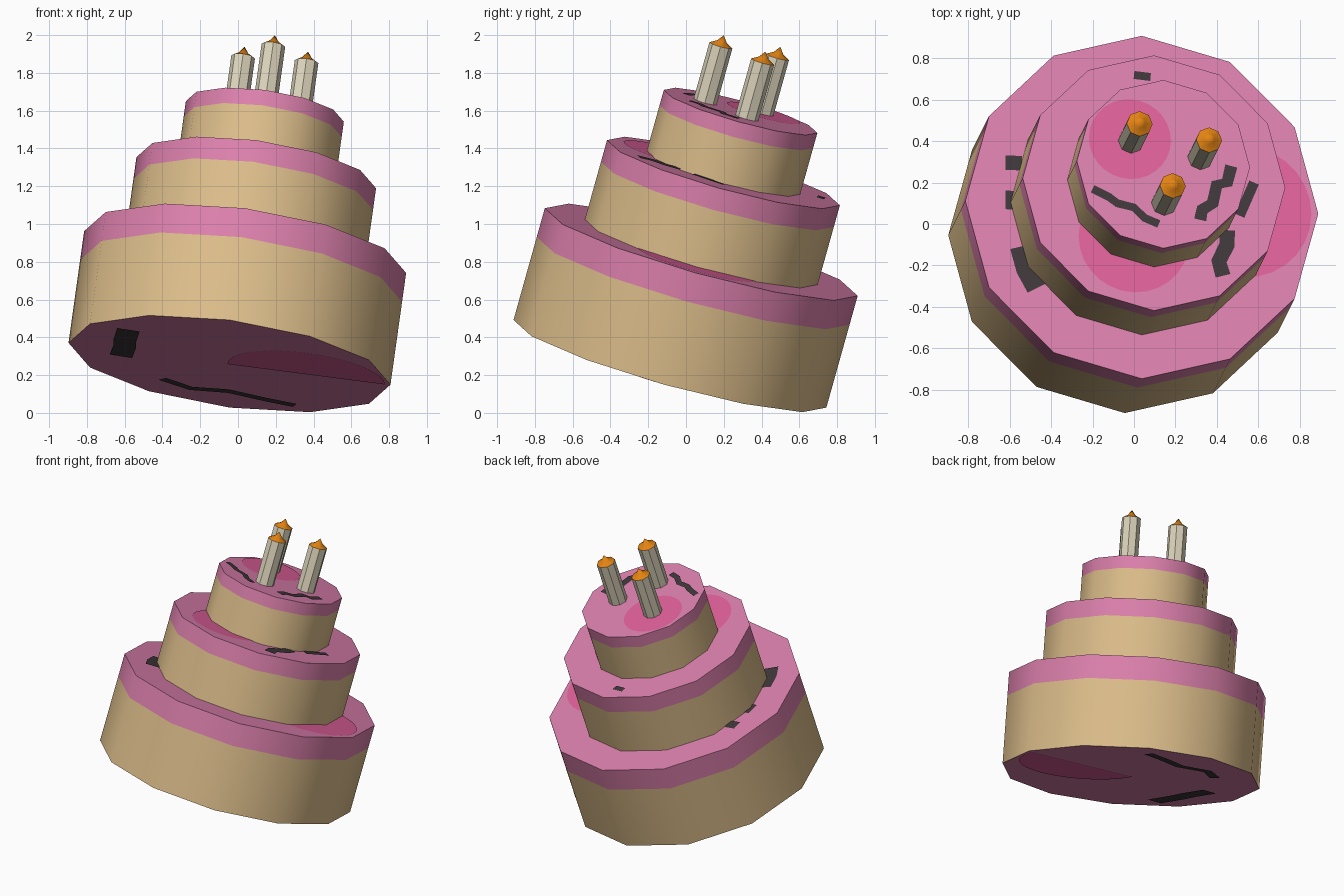
import bpy, bmesh, math
from mathutils import Vector, Matrix

if "Cube" in bpy.data.objects:
    bpy.data.objects.remove(bpy.data.objects["Cube"])

# Leaning frame: base centre and cake axis
BASE = Vector((-0.045, -0.085, 0.26))
N = Vector((0.14, 0.28, 1)).normalized()
EY = Vector((0, N.z, -N.y)).normalized()
EX = EY.cross(N)
M = Matrix.Translation(BASE) @ Matrix((EX, EY, N)).transposed().to_4x4()
INV = M.inverted()


def mat(name, c):
    m = bpy.data.materials.new(name)
    m.diffuse_color = (*c, 1)
    m.use_nodes = True
    m.node_tree.nodes["Principled BSDF"].inputs["Base Color"].default_value = m.diffuse_color
    return m


PINK = mat("pink_icing", (0.73, 0.22, 0.42))
HOT = mat("hot_pink_icing", (0.75, 0.12, 0.33))
TAN = mat("sponge", (0.73, 0.52, 0.26))
IVORY = mat("candle_wax", (0.72, 0.66, 0.50))
ORANGE = mat("flame_orange", (0.78, 0.23, 0.006))
DARK = mat("dark_swirl", (0.05, 0.04, 0.045))


def add(name, bm, mats, smooth=True):
    me = bpy.data.meshes.new(name)
    bm.to_mesh(me)
    bm.free()
    ob = bpy.data.objects.new(name, me)
    bpy.context.collection.objects.link(ob)
    ob.matrix_world = M
    for m in mats:
        me.materials.append(m)
    if smooth:
        bpy.ops.object.select_all(action='DESELECT')
        ob.select_set(True)
        bpy.context.view_layer.objects.active = ob
        bpy.ops.object.shade_smooth_by_angle(angle=math.radians(40))
    return ob


def lathe(name, profile, sides, mats, rule, centre=(0, 0)):
    """Rings of (radius, height); radius 0 makes a tip. rule(face centre, normal) -> material index."""
    bm = bmesh.new()
    rings = []
    for r, z in profile:
        n = sides if r else 1
        rings.append([bm.verts.new((centre[0] + r * math.cos(math.tau * i / sides),
                                    centre[1] + r * math.sin(math.tau * i / sides), z))
                      for i in range(n)])
    for a, b in zip(rings, rings[1:]):
        for i in range(sides):
            j = (i + 1) % sides
            bm.faces.new((a[i], a[j], b[0]) if len(b) == 1 else (a[i], a[j], b[j], b[i]))
    for ring in (rings[0], rings[-1]):
        if len(ring) > 1:
            bm.faces.new(ring)
    bmesh.ops.recalc_face_normals(bm, faces=bm.faces)
    for f in bm.faces:
        f.material_index = rule(f.calc_center_median(), f.normal)
    return add(name, bm, mats)


# Cake tiers: radius, bottom, top, icing depth
TIERS = {"bottom_tier": (0.86, 0, 0.62, 0.16),
         "middle_tier": (0.64, 0.62, 1.06, 0.12),
         "top_tier": (0.422, 1.06, 1.40, 0.085)}
for name, (r, z0, z1, icing) in TIERS.items():
    lathe(name, [(r, z0), (r, z1 - icing), (r, z1)], 12, [TAN, PINK],
          lambda c, n, h=z1 - icing: int(c.z > h or abs(n.z) > 0.9))

# Candles with flames, placed by their tips
for k, tip in enumerate([(0.035, 0.50, 1.94), (0.195, 0.20, 2.0), (0.37, 0.42, 1.91)]):
    p = INV @ Vector(tip)
    lathe(f"candle_{k + 1}", [(0.063, 1.39), (0.063, 1.712)], 8, [IVORY],
          lambda c, n: 0, (p.x, p.y))
    lathe(f"flame_{k + 1}", [(0.063, 1.712), (0.026, 1.733), (0, 1.768)], 8, [ORANGE],
          lambda c, n: 0, (p.x, p.y))


def to_local(p, h, view):
    """Point read off the top or front view, dropped on the plane at height h."""
    w, d = ((Vector((p[0], p[1], 0)), Vector((0, 0, 1))) if view == "top"
            else (Vector((p[0], 0, p[1])), Vector((0, 1, 0))))
    t = (BASE + N * h - w).dot(N) / d.dot(N)
    return INV @ (w + d * t)


def spot(name, x, y, r, h, a0=0.0, a1=math.tau):
    bm = bmesh.new()
    vs = [bm.verts.new((x + r * math.cos(a), y + r * math.sin(a), h))
          for a in (a0 + (a1 - a0) * i / 28 for i in range(28 if a1 - a0 > 6 else 29))]
    f = bm.faces.new(vs)
    if h < 0:
        f.normal_flip()
    add(name, bm, [HOT], False)


def swirl(name, pts, width, h, view="top"):
    path = [to_local(p, h, view) for p in pts]
    bm = bmesh.new()
    pairs = []
    for i, p in enumerate(path):
        d = (path[min(i + 1, len(path) - 1)] - path[max(i - 1, 0)]).normalized()
        s = Vector((-d.y, d.x, 0)) * width / 2
        pairs.append((bm.verts.new(p + s), bm.verts.new(p - s)))
    for a, b in zip(pairs, pairs[1:]):
        f = bm.faces.new((a[0], a[1], b[1], b[0]))
        f.normal_update()
        if f.normal.z * (1 if h > 0 else -1) < 0:
            f.normal_flip()
    add(name, bm, [DARK], False)


# Hot pink icing spots on the tier tops and the underside
for name, (x, y), r, h in [("top_spot", (-0.02, 0.41), 0.20, 1.403),
                           ("middle_spot", (0.0, -0.07), 0.27, 1.063),
                           ("bottom_spot", (0.53, 0.06), 0.33, 0.623)]:
    p = to_local((x, y), h, "top")
    spot(name, p.x, p.y, r, h)
spot("underside_spot", 0.41, 0, 0.42, -0.003, math.pi, math.tau)

# Dark icing swirls
swirl("top_swirl_left", [(-0.2, 0.17), (-0.12, 0.13), (-0.08, 0.1), (0, 0.08), (0.05, 0.03), (0.12, 0)], 0.04, 1.406)
swirl("top_swirl_right", [(0.47, 0.28), (0.45, 0.2), (0.40, 0.19), (0.38, 0.1), (0.33, 0.07), (0.32, 0.02)], 0.06, 1.406)
swirl("middle_swirl_front", [(0.45, -0.03), (0.45, -0.1), (0.41, -0.18), (0.43, -0.25)], 0.075, 1.066)
swirl("middle_swirl_right", [(0.58, 0.2), (0.51, 0.04)], 0.05, 1.066)
swirl("middle_swirl_back", [(0.0, 0.72), (0.08, 0.71)], 0.04, 1.066)
swirl("bottom_swirl_left", [(-0.58, 0.33), (-0.58, 0.26)], 0.08, 0.626)
swirl("bottom_swirl_side", [(-0.58, 0.16), (-0.58, 0.07)], 0.08, 0.626)
swirl("bottom_swirl_front", [(-0.55, -0.11), (-0.52, -0.22), (-0.47, -0.31)], 0.1, 0.626)
swirl("underside_swirl_front", [(-0.58, 0.44), (-0.6, 0.38), (-0.6, 0.35), (-0.62, 0.3)], 0.12, -0.006, "front")
swirl("underside_swirl_back", [(-0.4, 0.18), (-0.25, 0.13), (-0.05, 0.115), (0.15, 0.07), (0.3, 0.04)], 0.07, -0.006, "front")
